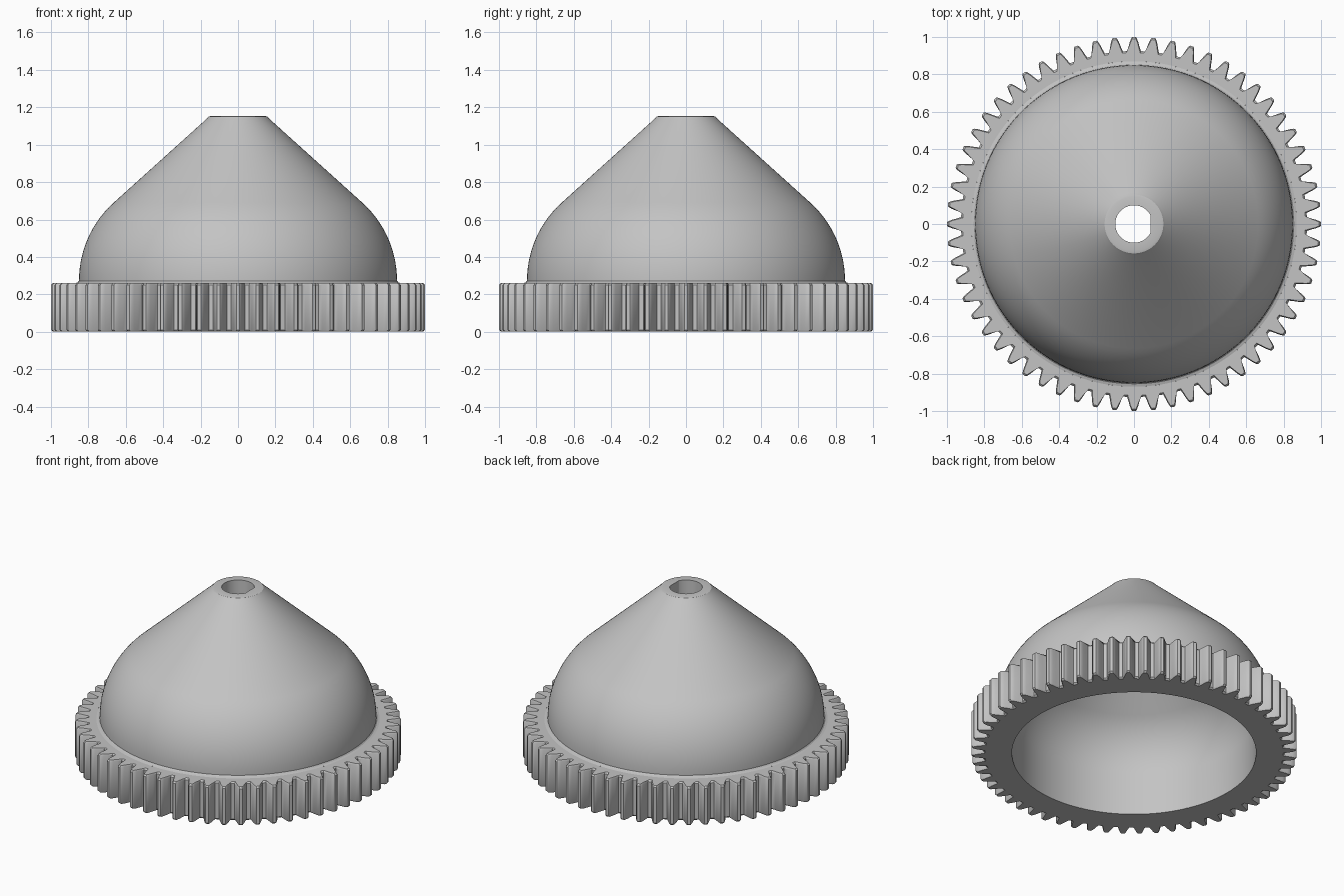
import bpy
import bmesh
from math import sin, cos, pi, radians

cube = bpy.data.objects.get("Cube")
if cube:
    bpy.data.objects.remove(cube, do_unlink=True)

TEETH = 60
BORE = 0.1            # shaft hole radius
BORE_FLAT = 0.088     # x position of the flat in the D-shaped hole
RIM_TOP = 0.26

grey = bpy.data.materials.new("plain_grey")
grey.use_nodes = True
grey.diffuse_color = (0.55, 0.55, 0.55, 1)
grey.node_tree.nodes["Principled BSDF"].inputs["Base Color"].default_value = grey.diffuse_color


def skin(name, loops):
    """Join a stack of equal-length closed loops with quads."""
    bm = bmesh.new()
    rings = [[bm.verts.new(p) for p in loop] for loop in loops]
    n = len(rings[0])
    for a, b in zip(rings, rings[1:]):
        for i in range(n):
            j = (i + 1) % n
            bm.faces.new((a[i], a[j], b[j], b[i]))
    mesh = bpy.data.meshes.new(name)
    bm.to_mesh(mesh)
    bm.free()
    mesh.materials.append(grey)
    obj = bpy.data.objects.new(name, mesh)
    bpy.context.collection.objects.link(obj)
    bpy.ops.object.select_all(action='DESELECT')
    obj.select_set(True)
    bpy.context.view_layer.objects.active = obj
    bpy.ops.object.shade_smooth_by_angle(angle=radians(28))
    return obj


def circle(r, z, n, flat=None):
    pts = []
    for i in range(n):
        a = 2 * pi * i / n
        x = r * cos(a)
        pts.append((x if flat is None else min(x, flat), r * sin(a), z))
    return pts


# Toothed ring: half tooth as (radius, half width), mirrored then repeated
half = [(0.925, 0.037), (0.95, 0.029), (0.975, 0.022), (0.995, 0.014), (1.0, 0.009)]
tooth = [(r, -w / r) for r, w in half] + [(r, w / r) for r, w in reversed(half)]


def gear_loop(z, inset=0.0):
    pts = []
    for k in range(TEETH):
        for r, a in tooth:
            ang = 2 * pi * k / TEETH + a * (1 - 8 * inset)
            pts.append(((r - inset) * cos(ang), (r - inset) * sin(ang), z))
    return pts


count = TEETH * len(tooth)
skin("gear_ring", [
    circle(0.75, 0, count),
    gear_loop(0, 0.01),
    gear_loop(0.01),
    gear_loop(RIM_TOP - 0.01),
    gear_loop(RIM_TOP, 0.01),
    circle(0.87, RIM_TOP, count),
])

# Dome shell: shoulder arcs share one centre, cones run tangent to them
CENTRE_R, CENTRE_Z, STEPS, SWEEP = 0.29, 0.274, 14, radians(48)


def arc(radius):
    return [(CENTRE_R + radius * cos(SWEEP * i / STEPS),
             CENTRE_Z + radius * sin(SWEEP * i / STEPS)) for i in range(STEPS + 1)]


SEG = 180
inner = [(0.75, 0)] + arc(0.46) + [(0.171, 1.0)]
outer = [(0.145, 1.153), (0.157, 1.15), (0.168, 1.138)] + arc(0.56)[::-1]
foot = [(0.85, 0.272), (0.857, 0.264), (0.87, RIM_TOP)]
skin("dome_shell",
     [circle(r, z, SEG) for r, z in inner]
     + [circle(BORE, 1.0, SEG, BORE_FLAT), circle(BORE, 1.153, SEG, BORE_FLAT)]
     + [circle(r, z, SEG) for r, z in outer + foot])

# Make all faces point outward: ring runs bottom to top, shell runs inside to outside
for obj, flip in ((bpy.data.objects["gear_ring"], False), (bpy.data.objects["dome_shell"], True)):
    if flip:
        obj.data.flip_normals()
